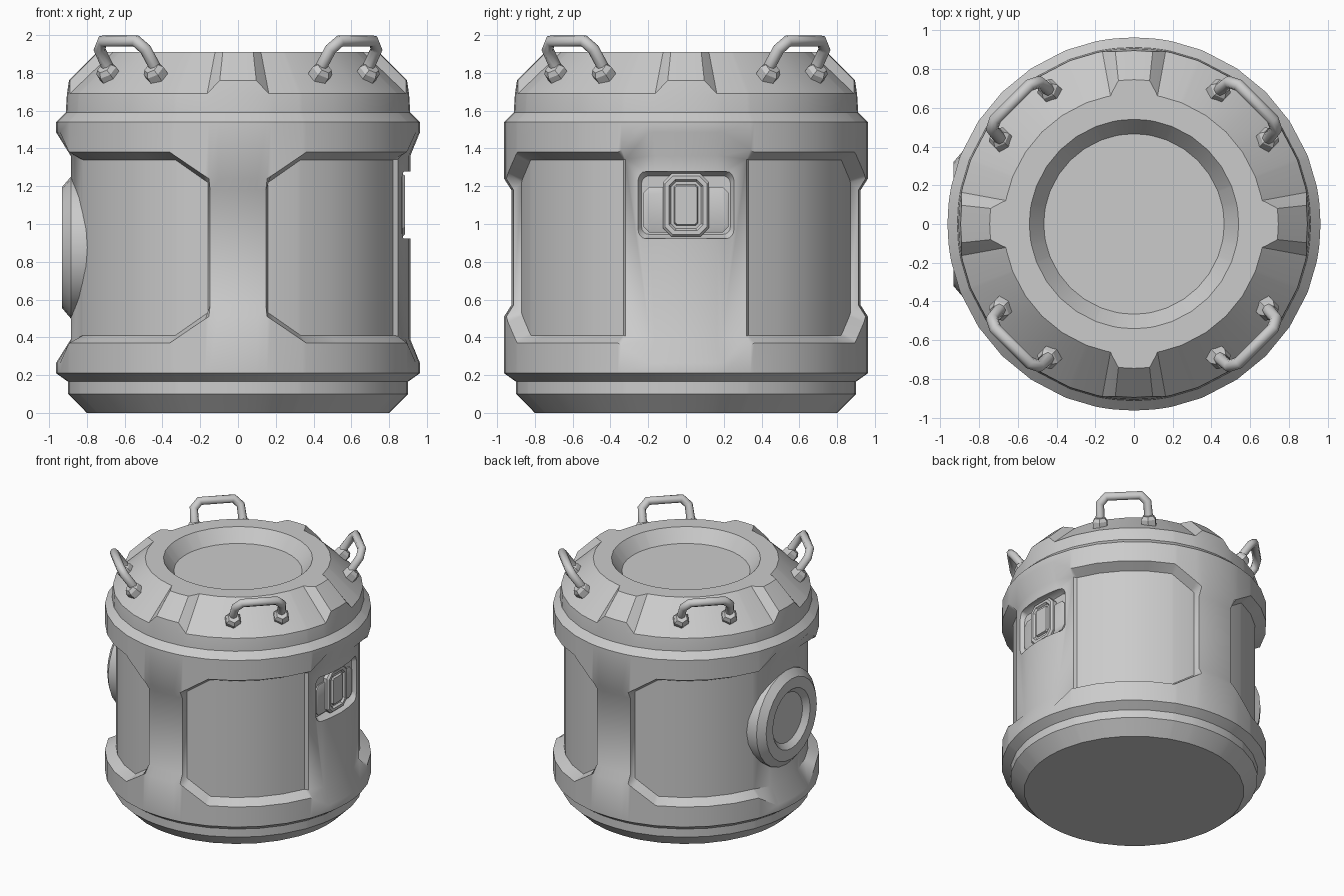
import bpy, bmesh
from math import sin, cos, pi, radians, degrees
from mathutils import Vector

if "Cube" in bpy.data.objects:
    bpy.data.objects.remove(bpy.data.objects["Cube"])


def skin(name, rings, angle=35):
    """Closed solid from a stack of equal-length rings, capped at both ends."""
    bm = bmesh.new()
    loops = [[bm.verts.new(p) for p in ring] for ring in rings]
    n = len(loops[0])
    for a, b in zip(loops, loops[1:]):
        for i in range(n):
            j = (i + 1) % n
            bm.faces.new((a[i], a[j], b[j], b[i]))
    bm.faces.new(loops[0][::-1])
    bm.faces.new(loops[-1])
    bmesh.ops.recalc_face_normals(bm, faces=bm.faces)
    me = bpy.data.meshes.new(name)
    bm.to_mesh(me)
    bm.free()
    ob = bpy.data.objects.new(name, me)
    bpy.context.collection.objects.link(ob)
    smooth(ob, angle)
    return ob


def smooth(ob, angle):
    bpy.ops.object.select_all(action='DESELECT')
    ob.select_set(True)
    bpy.context.view_layer.objects.active = ob
    bpy.ops.object.shade_smooth_by_angle(angle=radians(angle))


def interp(d, table):
    """Piecewise linear lookup in a short (angle, value) table."""
    for (a, u), (b, v) in zip(table, table[1:]):
        if d <= b:
            return u + (v - u) * max(0, d - a) / (b - a)
    return table[-1][1]


def rrect(w, h, r, x, seg=1, zc=1.1):
    """Rounded (or chamfered) rectangle facing +x."""
    pts = []
    for q, (sy, sz) in enumerate([(1, 1), (-1, 1), (-1, -1), (1, -1)]):
        for k in range(seg + 1):
            t = (q + k / seg) * pi / 2
            pts.append((x, sy * (w - r) + r * cos(t), zc + sz * (h - r) + r * sin(t)))
    return pts


# Drum body: lathe whose profile changes with angle from the nearest axis
half = [0, 6.2, 9.2, 10.4, 12, 20.8, 22, 33.5]
angles = sorted({(q * 90 + s * d) % 360 for q in range(4) for d in half + [45] for s in (1, -1)})


def profile(deg):
    q = round(deg / 90) % 4
    d = abs((deg + 45) % 90 - 45)
    if q % 2:   # front and back pillars
        zo = interp(d, [(0, 1.24), (9.2, 1.24), (22, 1.38)])
        zi = interp(d, [(0, 1.18), (9.2, 1.18), (10.4, 1.22), (22, 1.34)])
        ri = interp(d, [(0, .925), (9.2, .925), (10.4, .885)])
    else:       # right side latch panel and left side recess
        zo = interp(d, [(0, 1.485), (12, 1.485), (22, 1.38)])
        zi = interp(d, [(0, 1.36), (12, 1.36), (22, 1.34)])
        ri = interp(d, [(0, .912), (20.8, .905), (22, .885)]) if q == 0 else .885
    # lid tabs on all four axes
    zt = interp(d, [(0, 1.76), (6.2, 1.76), (10.4, 1.69)])
    rl = interp(d, [(0, .895), (6.2, .895), (10.4, .905)])
    rt = interp(d, [(0, .745), (6.2, .745), (10.4, .672)])
    return [(.80, 0), (.90, .10), (.90, .165), (.963, .21), (.963, 1.75 - zo), (ri, 1.75 - zi),
            (ri, zi), (.963, zo), (.963, 1.54), (.912, 1.59), (.906, 1.685), (rl, zt),
            (rt, 1.91), (.54, 1.91), (.465, 1.81)]


columns = [[(r * cos(radians(a)), r * sin(radians(a)), z) for r, z in profile(a)] for a in angles]
body = skin("drum_body", list(zip(*columns)))

# Pocket for the latch, cut into the right panel
cutter = skin("pocket_cutter", [rrect(.235, .155, .04, .84, 4), rrect(.26, .178, .05, .875, 4),
                                rrect(.26, .178, .05, 1.1, 4)])
mod = body.modifiers.new("pocket", 'BOOLEAN')
mod.operation, mod.object, mod.solver = 'DIFFERENCE', cutter, 'EXACT'
bpy.context.view_layer.objects.active = body
bpy.ops.object.modifier_apply(modifier=mod.name)
bpy.data.objects.remove(cutter)
smooth(body, 35)

# Latch: crossbar plus framed push plate
skin("latch_crossbar", [rrect(.225, .12, .03, .82, zc=1.075), rrect(.225, .12, .03, .85, zc=1.075),
                        rrect(.215, .11, .03, .856, zc=1.075)])
skin("latch_plate", [rrect(w, h, c, x) for w, h, c, x in [
    (.122, .167, .045, .82), (.122, .167, .045, .87), (.11, .155, .04, .884), (.09, .135, .032, .884),
    (.08, .125, .028, .868), (.064, .108, .012, .868), (.058, .102, .01, .884)]], 25)

# Round port on the left side
port = [(.375, -.75), (.375, -.885), (.32, -.932), (.235, -.932), (.195, -.893)]
skin("side_port", [[(x, r * cos(k * pi / 12), .875 + r * sin(k * pi / 12)) for k in range(24)]
                   for r, x in port], 30)

# Lid handles on the four diagonals, each with two hexagonal feet
half_path = [(.78, .177, 1.78), (.805, .177, 1.84), (.865, .172, 1.925), (.888, .125, 1.968)]
path = half_path + [(r, -t, z) for r, t, z in half_path[::-1]]
normal = Vector((.683, 0, .73))
for q in range(4):
    u = Vector((cos(pi / 4 + q * pi / 2), sin(pi / 4 + q * pi / 2), 0))
    v = Vector((-u.y, u.x, 0))

    def place(r, t, z):
        return u * r + v * t + Vector((0, 0, z))

    cu = bpy.data.curves.new("lid_handle", 'CURVE')
    cu.dimensions, cu.bevel_depth, cu.bevel_resolution, cu.use_fill_caps = '3D', .032, 2, True
    sp = cu.splines.new('POLY')
    sp.points.add(len(path) - 1)
    for p, c in zip(sp.points, path):
        p.co = (*place(*c), 1)
    bpy.context.collection.objects.link(bpy.data.objects.new("lid_handle", cu))

    side = Vector((normal.z, 0, -normal.x))
    for s in (1, -1):
        rings = []
        for rad, h in [(.06, -.02), (.06, .035), (.042, .06)]:
            ring = []
            for k in range(6):
                p = Vector((.785, s * .177, 1.785)) + normal * h
                p += side * rad * cos(k * pi / 3) + Vector((0, rad * sin(k * pi / 3), 0))
                ring.append(place(*p))
            rings.append(ring)
        skin("handle_foot", rings, 20)
